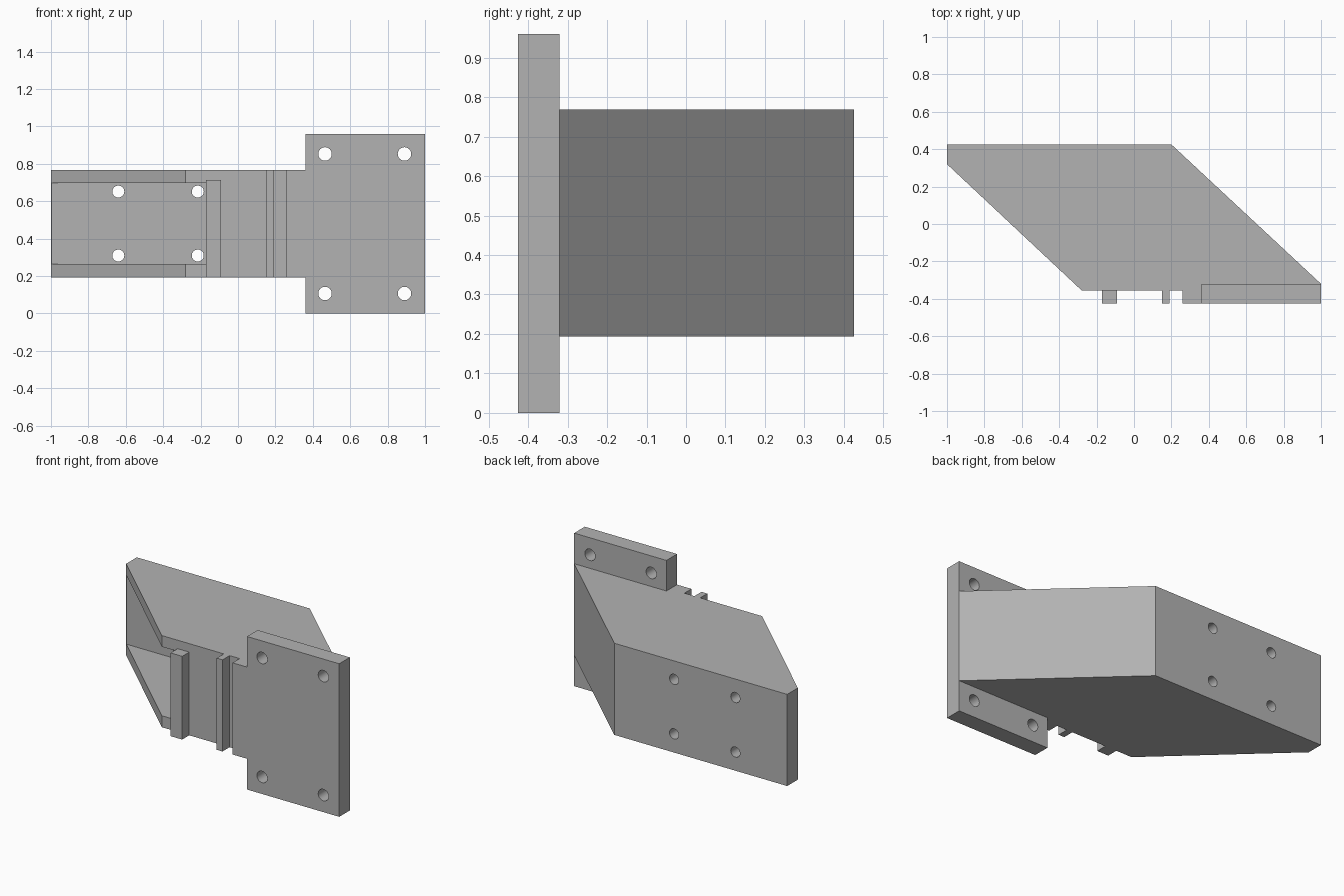
import bpy
import bmesh
import math

cube = bpy.data.objects.get("Cube")
if cube:
    bpy.data.objects.remove(cube, do_unlink=True)

grey = bpy.data.materials.new("plain grey")
grey.use_nodes = True
colour = (0.45, 0.45, 0.45, 1)
grey.diffuse_color = colour
grey.node_tree.nodes["Principled BSDF"].inputs["Base Color"].default_value = colour

FRONT, FACE, PLATE_BACK, BACK = -0.425, -0.355, -0.32, 0.425
LOW, HIGH = 0.193, 0.768


def prism(name, outline, z0, z1):
    """Extrude an outline in plan upward from z0 to z1."""
    bm = bmesh.new()
    base = bm.faces.new([bm.verts.new((x, y, z0)) for x, y in outline])
    top = bmesh.ops.extrude_face_region(bm, geom=[base])["geom"]
    verts = [v for v in top if isinstance(v, bmesh.types.BMVert)]
    bmesh.ops.translate(bm, vec=(0, 0, z1 - z0), verts=verts)
    bmesh.ops.recalc_face_normals(bm, faces=bm.faces)
    mesh = bpy.data.meshes.new(name)
    bm.to_mesh(mesh)
    bm.free()
    mesh.materials.append(grey)
    obj = bpy.data.objects.new(name, mesh)
    bpy.context.collection.objects.link(obj)
    return obj


def box(name, x0, x1, y0, y1, z0, z1):
    return prism(name, [(x0, y0), (x1, y0), (x1, y1), (x0, y1)], z0, z1)


def cut(target, cutter):
    """Subtract the cutter, then remove it."""
    bpy.context.view_layer.objects.active = target
    mod = target.modifiers.new("cut", 'BOOLEAN')
    mod.operation = 'DIFFERENCE'
    mod.solver = 'EXACT'
    mod.object = cutter
    bpy.ops.object.modifier_apply(modifier=mod.name)
    bpy.data.objects.remove(cutter, do_unlink=True)


def drill(target, xs, zs, y, radius):
    for x in xs:
        for z in zs:
            bpy.ops.mesh.primitive_cylinder_add(
                vertices=32, radius=radius, depth=0.4,
                location=(x, y, z), rotation=(math.pi / 2, 0, 0))
            drill_bit = bpy.context.object
            drill_bit.data.materials.append(grey)
            cut(target, drill_bit)


# Slanted body with a front pad beside the mounting plate
body = prism("slanted_body", [
    (-1, BACK), (0.2, BACK), (1, PLATE_BACK), (0.36, PLATE_BACK),
    (0.36, FRONT), (0.26, FRONT), (0.26, FACE), (-0.28, FACE), (-1, PLATE_BACK * -1),
], LOW, HIGH)

# Pocket open to the slanted side, leaving a back wall and two rails
cut(body, box("pocket_cutter", -1.2, -0.17, -0.6, 0.318, 0.265, 0.698))
drill(body, (-0.64, -0.215), (0.31, 0.652), BACK, 0.032)

# Mounting plate with corner holes
plate = box("mounting_plate", 0.36, 1, FRONT, PLATE_BACK, 0, 0.96)
drill(plate, (0.465, 0.89), (0.107, 0.853), FRONT, 0.036)

# Upright ribs on the front face
wide_rib = box("wide_rib", -0.17, -0.09, FRONT, FACE, LOW, 0.715)
narrow_rib = box("narrow_rib", 0.15, 0.19, FRONT, FACE, LOW, HIGH)

# Round hole walls, crisp edges elsewhere
bpy.ops.object.select_all(action='DESELECT')
for part in (body, plate):
    part.select_set(True)
    bpy.context.view_layer.objects.active = part
bpy.ops.object.shade_smooth_by_angle(angle=math.radians(30))
